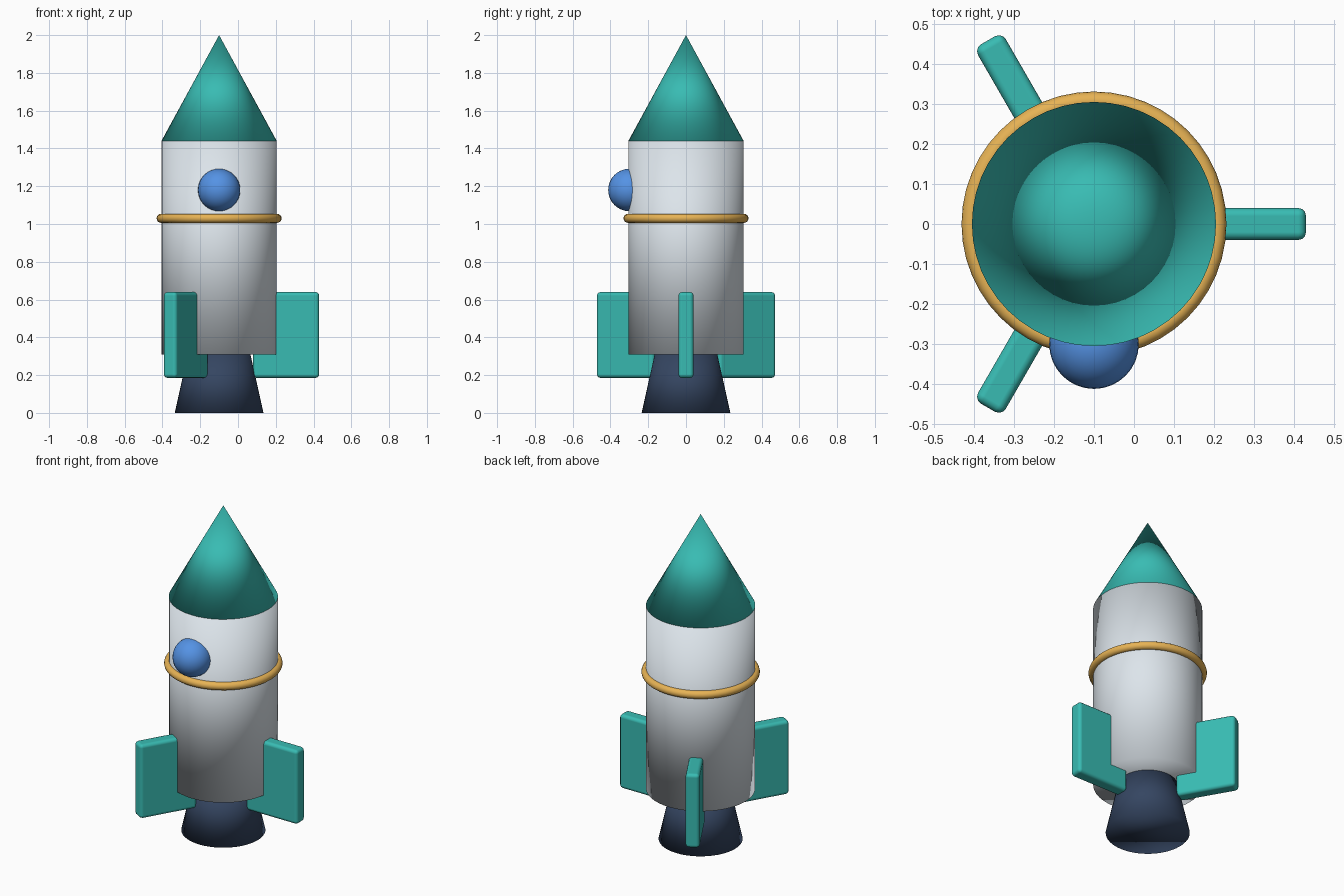
import bpy
import math

if "Cube" in bpy.data.objects:
    bpy.data.objects.remove(bpy.data.objects["Cube"])

AXIS_X = -0.10  # the hull's centre line


def material(name, color):
    m = bpy.data.materials.new(name)
    m.diffuse_color = (*color, 1.0)
    m.use_nodes = True
    m.node_tree.nodes["Principled BSDF"].inputs["Base Color"].default_value = m.diffuse_color
    return m


white = material("hull_white", (0.72, 0.78, 0.83))
teal = material("teal", (0.04, 0.50, 0.45))
navy = material("navy", (0.035, 0.06, 0.12))
gold = material("gold", (0.80, 0.45, 0.09))
blue = material("blue", (0.09, 0.29, 0.78))


def finish(name, mat):
    ob = bpy.context.object
    ob.name = name
    ob.data.materials.append(mat)
    bpy.ops.object.shade_smooth()
    return ob


def frustum(name, r_low, r_high, z_low, z_high, mat):
    bpy.ops.mesh.primitive_cone_add(
        vertices=48, radius1=r_low, radius2=r_high, depth=z_high - z_low,
        location=(AXIS_X, 0, (z_low + z_high) / 2))
    return finish(name, mat)


# Hull, nose and engine bell: capped solids of revolution, smooth throughout
frustum("body", 0.305, 0.305, 0.31, 1.44, white)
frustum("nose_cone", 0.305, 0.0, 1.44, 2.0, teal)
frustum("engine_nozzle", 0.235, 0.165, 0.0, 0.313, navy)

# Trim ring around the hull
bpy.ops.mesh.primitive_torus_add(
    major_radius=0.307, minor_radius=0.024, major_segments=48,
    minor_segments=16, location=(AXIS_X, 0, 1.03))
finish("trim_ring", gold)

# Round window bulging from the front
bpy.ops.mesh.primitive_uv_sphere_add(
    segments=32, ring_count=16, radius=0.112, location=(AXIS_X, -0.30, 1.18))
finish("window", blue)

# Three rounded fins spaced evenly around the hull
INNER, OUTER = 0.18, 0.53
for i in range(3):
    a = math.radians(120 * i)
    mid = (INNER + OUTER) / 2
    bpy.ops.mesh.primitive_cube_add(
        size=1, location=(AXIS_X + mid * math.cos(a), mid * math.sin(a), 0.4125))
    ob = bpy.context.object
    ob.scale = (OUTER - INNER, 0.08, 0.455)
    bpy.ops.object.transform_apply(location=False, rotation=False, scale=True)
    ob.rotation_euler.z = a
    fin = finish(f"fin_{i + 1}", teal)
    bevel = fin.modifiers.new("rounded_edges", 'BEVEL')
    bevel.width = 0.02
    bevel.segments = 3
    bevel.harden_normals = True
